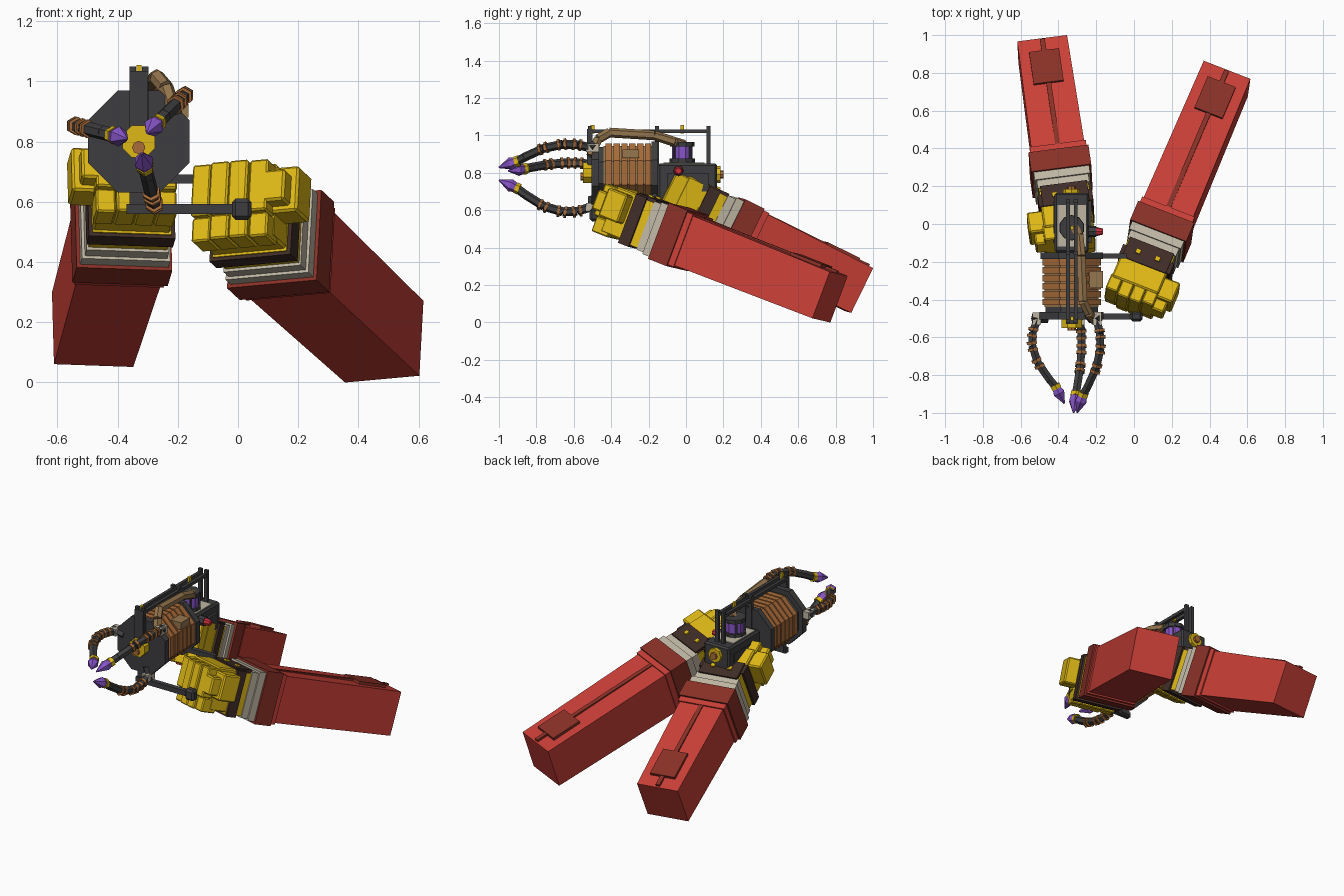
import bpy, bmesh, math
from mathutils import Matrix, Vector

cube = bpy.data.objects.get("Cube")
if cube:
    bpy.data.objects.remove(cube)


def material(name, *rgb):
    m = bpy.data.materials.new(name)
    m.use_nodes = True
    m.diffuse_color = (*rgb, 1)
    m.node_tree.nodes["Principled BSDF"].inputs["Base Color"].default_value = (*rgb, 1)
    return m


RED = material("sleeve red", .58, .05, .038)
DARK_RED = material("dark red", .25, .03, .02)
CREAM = material("cream", .52, .47, .37)
YELLOW = material("glove yellow", .73, .48, .008)
BROWN = material("dark brown", .05, .026, .02)
CHARCOAL = material("charcoal", .048, .048, .051)
COPPER = material("copper", .4, .15, .042)
TAN = material("tan", .3, .18, .075)
PURPLE = material("purple", .24, .09, .57)
LAMP = material("lamp red", .62, .03, .045)


def finish(name, mat, bm):
    me = bpy.data.meshes.new(name)
    bm.to_mesh(me)
    bm.free()
    me.materials.append(mat)
    ob = bpy.data.objects.new(name, me)
    bpy.context.scene.collection.objects.link(ob)
    return ob


def box(name, mat, x, y, z, frame=Matrix(), bevel=0):
    """Box from (low, high) ranges on each axis of the frame."""
    bm = bmesh.new()
    bmesh.ops.create_cube(bm, size=1)
    for v in bm.verts:
        v.co = Vector([a + (b - a) * (c + .5) for (a, b), c in zip((x, y, z), v.co)])
    if bevel:
        bmesh.ops.bevel(bm, geom=bm.edges[:], offset=bevel, segments=1, affect='EDGES')
    bm.transform(frame)
    return finish(name, mat, bm)


def beam(name, mat, p, q, r1, r2=None, sides=8, roll=0):
    """Prism or cone between two points."""
    p, q = Vector(p), Vector(q)
    bm = bmesh.new()
    bmesh.ops.create_cone(bm, cap_ends=True, segments=sides, radius1=r1,
                          radius2=r1 if r2 is None else r2, depth=(q - p).length)
    turn = (q - p).to_track_quat('Z', 'Y').to_matrix().to_4x4()
    bm.transform(Matrix.Translation((p + q) / 2) @ turn @ Matrix.Rotation(roll, 4, 'Z'))
    return finish(name, mat, bm)


def arm(side, end, forward, across, cuff, out):
    """Sleeve, cuff and glove; s runs from the sleeve end towards the hand."""
    f = Vector(forward).normalized()
    u = Vector(across)
    u = (u - f * u.dot(f)).normalized()
    v = f.cross(u)
    frame = Matrix((u, -f, v)).transposed().to_4x4()
    frame.translation = end

    def part(name, mat, x, s, z, bevel=0):
        return box(f"{side}_{name}", mat, x, (-s[1], -s[0]), z, frame, bevel)

    def band(name, mat, s, w, h, bevel=0):
        return part(name, mat, (-w, w), s, (-h, h), bevel)

    # sleeve with its ridge, patch and cuff
    bm = bmesh.new()
    bmesh.ops.create_cube(bm, size=1)
    for c in bm.verts:
        half = .133 if c.co.y > 0 else .142
        c.co = Vector((math.copysign(half, c.co.x), 0 if c.co.y > 0 else -cuff,
                       math.copysign(half, c.co.z)))
    bm.transform(frame)
    finish(side + "_sleeve", RED, bm)
    part("sleeve_ridge", DARK_RED, (-.013, .013), (.01, cuff), (.12, .147))
    part("sleeve_patch", DARK_RED, (-.08, .08), (.08, .27), (.12, .152))
    band("sleeve_hem", RED, (cuff - .035, cuff), .15, .15)
    band("cuff", DARK_RED, (cuff, cuff + .115), .16, .16)
    band("shirt_cuff", CREAM, (cuff + .1, cuff + .16), .148, .148)
    band("shirt_band", CREAM, (cuff + .16, cuff + .205), .138, .138)

    # glove: wrist, strap, back plate, palm and curled fingers
    w = cuff + .2
    band("glove_wrist", YELLOW, (w, w + .12), .132, .128)
    band("glove_strap", BROWN, (w + .05, w + .115), .145, .14)
    part("glove_back_plate", BROWN, (-.125, .125), (w, w + .12), (.12, .148))
    for x in (-.055, .055):
        part("plate_rivet", YELLOW, (x - .013, x + .013), (w + .05, w + .075), (.14, .158))
    part("palm", YELLOW, (-.135, .13), (w + .11, w + .24), (-.12, .14), .008)
    for i in range(4):
        x = -.142 + i * .068
        reach = w + .31 + (.012 if i in (1, 2) else 0)
        part("finger_upper", YELLOW, (x, x + .066), (w + .22, reach), (-.05, .13), .006)
        part("finger_curl", YELLOW, (x, x + .066), (w + .19, reach - .02), (-.135, -.05), .006)
    a, b = sorted((out * .1, out * .215))
    part("thumb_base", YELLOW, (a, b), (w + .13, w + .25), (-.04, .12), .008)
    a, b = sorted((out * .11, out * .19))
    part("thumb_tip", YELLOW, (a, b), (w + .23, w + .31), (-.02, .09), .008)


arm("left", (.486, .77, .135), (-.37, -.87, .345), (.25, -.09, .02), .88, 1)
arm("right", (-.483, .925, .175), (.13, -.89, .44), (.26, .035, -.01), .67, -1)

# barrel: dark octagonal plates around stacked copper ribs
CX, CZ = -.33, .80
EIGHTH = math.pi / 8


def ring(name, mat, y0, y1, r, sides=8):
    return beam(name, mat, (CX, y0, CZ), (CX, y1, CZ), r, sides=sides, roll=EIGHTH)


ring("front_plate", CHARCOAL, -.505, -.465, .183)
ring("front_collar", CHARCOAL, -.47, -.43, .15)
ring("rear_plate", CHARCOAL, -.185, -.15, .18)
ring("barrel_core", TAN, -.44, -.18, .155)
for i in range(6):
    y = -.43 + i * .042
    ring("barrel_rib", COPPER, y, y + .034, .168)
box("barrel_hatch", TAN, (-.24, -.165), (-.34, -.25), (.88, .925))
ring("hub", YELLOW, -.55, -.5, .058)
beam("hub_pin", COPPER, (CX, -.565, CZ - .02), (CX, -.54, CZ - .02), .022)

# carrying frame on top
for x in (-.35, -.308):
    box("frame_rail", CHARCOAL, (x - .01, x + .01), (-.53, .13), (1.012, 1.032))
    for y, low in ((.12, .8), (-.155, .68), (-.515, .8)):
        box("frame_post", CHARCOAL, (x - .011, x + .011), (y - .01, y + .01), (low, 1.05))
box("front_spine", CHARCOAL, (-.36, -.3), (-.53, -.5), (.82, 1.035))
for y in (-.5, -.02):
    box("frame_pin", YELLOW, (-.337, -.321), (y - .01, y + .01), (1.01, 1.055))

# curved tan hose
hose = [(-.21, -.51, .89), (-.24, -.47, .98), (-.27, -.41, 1.015),
        (-.28, -.17, 1.0), (-.29, -.06, .965), (-.32, -.01, .95)]
for p, q in zip(hose, hose[1:]):
    beam("hose", TAN, p, q, .026, sides=6)

# rear housing with purple cell
box("housing", CHARCOAL, (-.42, -.24), (-.15, .165), (.65, .85), bevel=.01)
box("housing_panel", CREAM, (-.405, -.255), (-.12, .1), (.845, .856))
box("housing_side_panel", CHARCOAL, (-.425, -.225), (-.1, .12), (.7, .8))
for name, mat, low, high, r in (("cell_base", CHARCOAL, .85, .875, .068),
                                ("cell", PURPLE, .87, .945, .055),
                                ("cell_cap", CHARCOAL, .94, .965, .066)):
    beam(name, mat, (CX, -.02, low), (CX, -.02, high), r, sides=10)
for i in range(4):
    t = math.pi / 4 + i * math.pi / 2
    x, y = CX + .06 * math.cos(t), -.02 + .06 * math.sin(t)
    beam("cell_cage", CHARCOAL, (x, y, .86), (x, y, .95), .007, sides=4)
beam("lamp_socket", CHARCOAL, (-.24, -.04, .81), (-.2, -.04, .81), .03)
beam("lamp", LAMP, (-.205, -.04, .81), (-.165, -.04, .81), .026, .016)
beam("rear_dial", YELLOW, (CX, .16, .79), (CX, .185, .79), .045)
beam("rear_dial_knob", COPPER, (CX, .18, .79), (CX, .2, .79), .022)

# side grips reaching the other hand
box("front_grip_bar", CHARCOAL, (-.37, .0), (-.505, -.475), (.56, .592))
box("front_grip_end", CHARCOAL, (-.02, .045), (-.515, -.465), (.54, .61), bevel=.012)
box("front_grip_hanger", CHARCOAL, (-.36, -.3), (-.5, -.47), (.57, .68))
box("rear_grip_bar", CHARCOAL, (-.3, -.04), (-.182, -.155), (.66, .69))

# three jointed claws around the hub
profile = [(.185, -.5), (.212, -.58), (.215, -.66), (.185, -.76), (.12, -.86), (.085, -.905)]
for angle, tip in ((45, -1), (166, -.95), (284, -1)):
    t = math.radians(angle)
    scale = (tip + .5) / -.5

    def spot(r, y):
        return Vector((CX + r * math.cos(t), -.5 + (y + .5) * scale, CZ + r * math.sin(t)))

    pts = [spot(*p) for p in profile]
    beam("claw_mount", CREAM, spot(.19, -.465), spot(.19, -.535), .032, sides=4, roll=math.pi / 4)
    beam("claw_arm", CHARCOAL, spot(.13, -.5), spot(.215, -.5), .024, sides=4)
    for p, q in zip(pts, pts[1:]):
        beam("claw_segment", CHARCOAL, p, q, .024, sides=6)
    for i in (1, 2, 3):
        d = (pts[i + 1] - pts[i - 1]).normalized()
        for k in (-.022, .014):
            beam("claw_joint", COPPER, pts[i] + d * k, pts[i] + d * (k + .014), .031, sides=6)
    base, end = pts[-1], spot(.04, -1)
    d = (end - base).normalized()
    beam("claw_collar", YELLOW, base - d * .015, base + d * .008, .03, sides=6)
    beam("claw_tip_root", PURPLE, base, base + d * .035, .024, .034, sides=6)
    beam("claw_tip", PURPLE, base + d * .035, end, .034, .004, sides=6)
